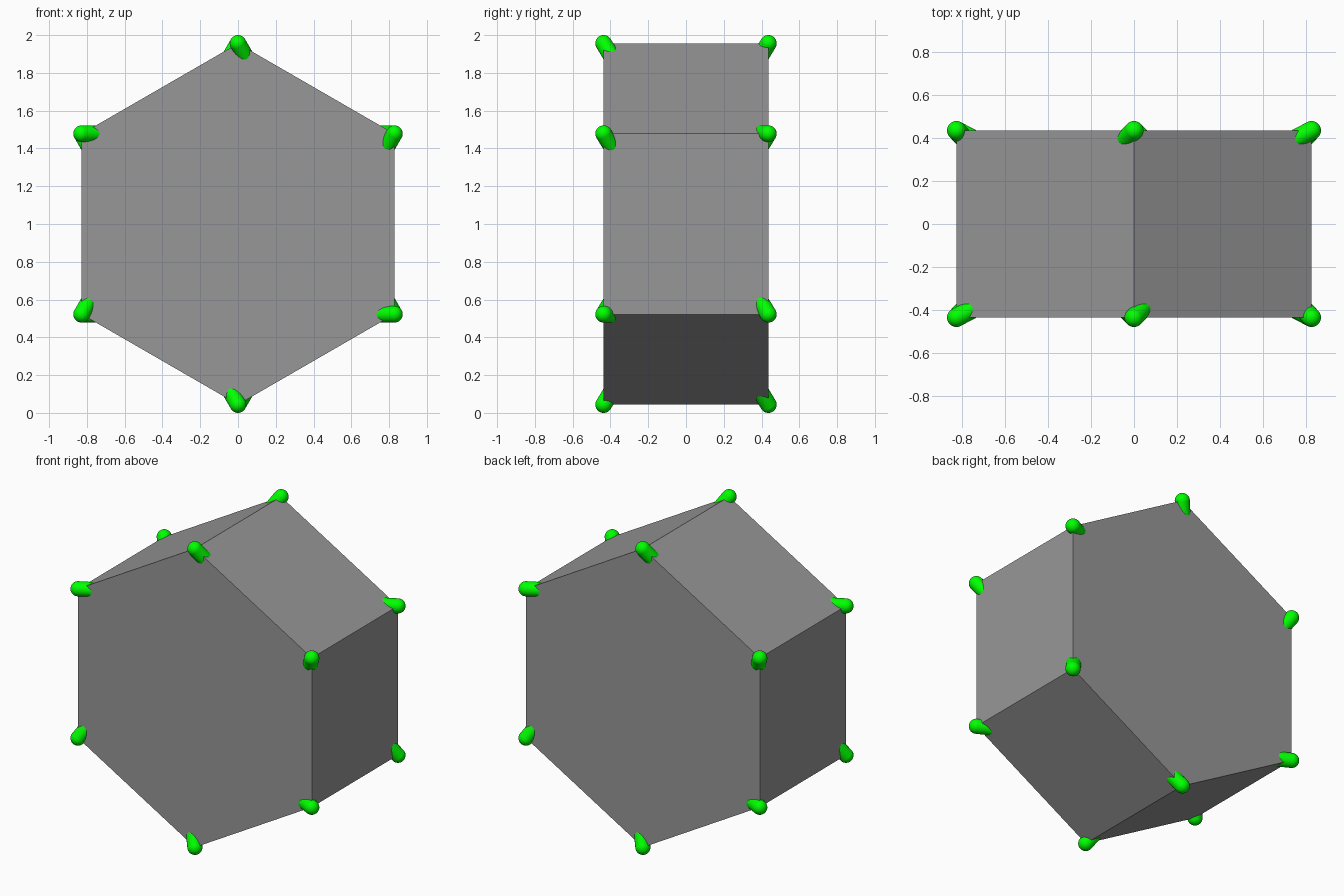
import bpy
from math import cos, sin, radians
from mathutils import Vector

if "Cube" in bpy.data.objects:
    bpy.data.objects.remove(bpy.data.objects["Cube"])

R = 0.956      # hexagon corner radius
HALF = 0.436   # half depth of the prism
ROD_R = 0.044  # strut radius


def material(name, color):
    m = bpy.data.materials.new(name)
    m.diffuse_color = color
    m.use_nodes = True
    m.node_tree.nodes["Principled BSDF"].inputs["Base Color"].default_value = m.diffuse_color
    return m


green = material("green", (0.0, 1.0, 0.0, 1))
dark_grey = material("dark_grey", (0.31, 0.31, 0.31, 1))


def corner(i, y):
    a = radians(90 + 60 * i)
    return Vector((R * cos(a), y, 1 + R * sin(a)))


def finish(name):
    ob = bpy.context.object
    ob.name = name
    ob.data.materials.append(green)
    bpy.ops.object.shade_smooth()


# Hexagonal block: flat-faced prism with corners up and down
n = 6
verts = [corner(i, y) for y in (-HALF, HALF) for i in range(n)]
faces = [tuple(range(n))[::-1], tuple(range(n, 2 * n))]
faces += [(i, (i + 1) % n, (i + 1) % n + n, i + n) for i in range(n)]
mesh = bpy.data.meshes.new("hexagonal_block")
mesh.from_pydata(verts, [], faces)
mesh.materials.append(dark_grey)
block = bpy.data.objects.new("hexagonal_block", mesh)
bpy.context.collection.objects.link(block)
bpy.context.view_layer.objects.active = block
block.select_set(True)
bpy.ops.object.mode_set(mode='EDIT')
bpy.ops.mesh.select_all(action='SELECT')
bpy.ops.mesh.normals_make_consistent(inside=False)
bpy.ops.object.mode_set(mode='OBJECT')

# Six round-ended struts, each from a front corner to a back corner two steps round
for i in range(n):
    a, b = corner(i, -HALF), corner(i - 2, HALF)
    d = b - a
    bpy.ops.mesh.primitive_cylinder_add(vertices=32, radius=ROD_R, depth=d.length,
                                        end_fill_type='NOTHING', location=(a + b) / 2,
                                        rotation=d.to_track_quat('Z', 'Y').to_euler())
    finish(f"strut_{i + 1}")
    for end, p in (("front", a), ("back", b)):
        bpy.ops.mesh.primitive_uv_sphere_add(segments=32, ring_count=16,
                                             radius=ROD_R, location=p)
        finish(f"strut_{i + 1}_{end}_cap")
